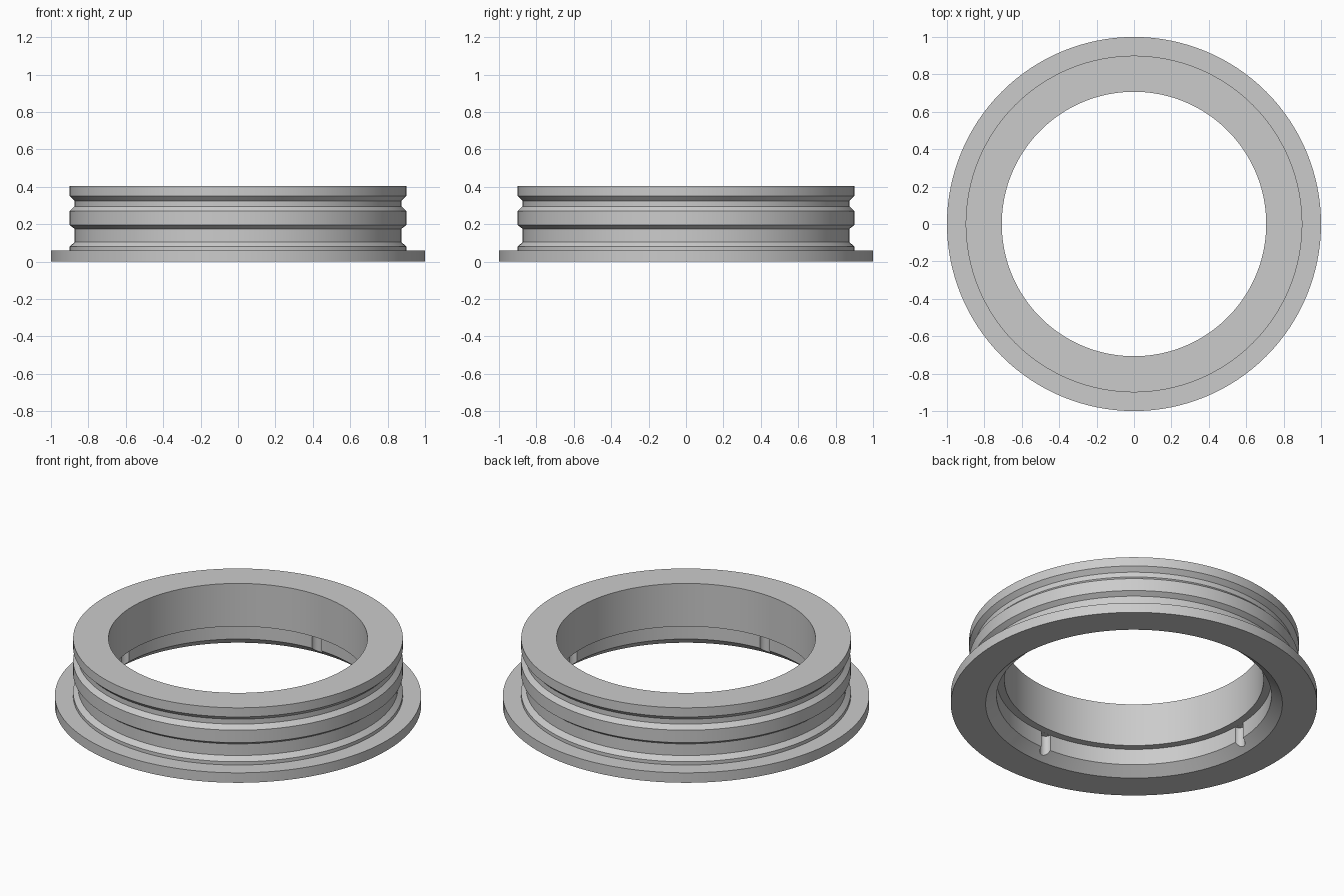
import bpy
import bmesh
from math import cos, sin, pi, radians

cube = bpy.data.objects.get("Cube")
if cube:
    bpy.data.objects.remove(cube, do_unlink=True)

SEGMENTS = 128

grey = bpy.data.materials.new("light grey")
grey.use_nodes = True
colour = (0.6, 0.6, 0.6, 1)
grey.diffuse_color = colour
grey.node_tree.nodes["Principled BSDF"].inputs["Base Color"].default_value = colour


def make_object(name, bm):
    bmesh.ops.recalc_face_normals(bm, faces=bm.faces)
    mesh = bpy.data.meshes.new(name)
    bm.to_mesh(mesh)
    bm.free()
    mesh.materials.append(grey)
    obj = bpy.data.objects.new(name, mesh)
    bpy.context.collection.objects.link(obj)
    return obj


def lathe(name, profile):
    """Revolve a closed (radius, height) profile around z."""
    bm = bmesh.new()
    rings = []
    for i in range(SEGMENTS):
        a = 2 * pi * i / SEGMENTS
        rings.append([bm.verts.new((r * cos(a), r * sin(a), z)) for r, z in profile])
    for i, ring in enumerate(rings):
        nxt = rings[(i + 1) % SEGMENTS]
        for j in range(len(profile)):
            k = (j + 1) % len(profile)
            bm.faces.new((ring[j], nxt[j], nxt[k], ring[k]))
    return make_object(name, bm)


# Flange, two outer grooves, top rim, bore, inner step and bottom chamfer
outer = [(1, 0), (1, 0.06), (0.9, 0.06), (0.9, 0.08),
         (0.873, 0.105), (0.873, 0.175), (0.9, 0.195),
         (0.9, 0.27), (0.875, 0.295), (0.875, 0.325),
         (0.9, 0.35), (0.9, 0.405)]
inner = [(0.707, 0.405), (0.707, 0.146), (0.75, 0.146),
         (0.75, 0.05), (0.81, 0)]
body = lathe("grooved_ring", outer + inner)

# Four rounded notches in the lower inner wall
bottom, top = -0.05, 0.1455
bm = bmesh.new()
for i in range(4):
    a = i * pi / 2
    cyl = bmesh.ops.create_cone(bm, cap_ends=True, segments=24,
                                radius1=0.032, radius2=0.032, depth=top - bottom)
    bmesh.ops.translate(bm, verts=cyl["verts"],
                        vec=(0.75 * cos(a), 0.75 * sin(a), (top + bottom) / 2))
cutter = make_object("notch_cutter", bm)
cutter.hide_render = True

cut = body.modifiers.new("notches", "BOOLEAN")
cut.operation = "DIFFERENCE"
cut.solver = "EXACT"
cut.object = cutter

bpy.ops.object.select_all(action="DESELECT")
body.select_set(True)
bpy.context.view_layer.objects.active = body
bpy.ops.object.modifier_apply(modifier=cut.name)
bpy.data.objects.remove(cutter, do_unlink=True)
bpy.ops.object.shade_smooth_by_angle(angle=radians(25))
